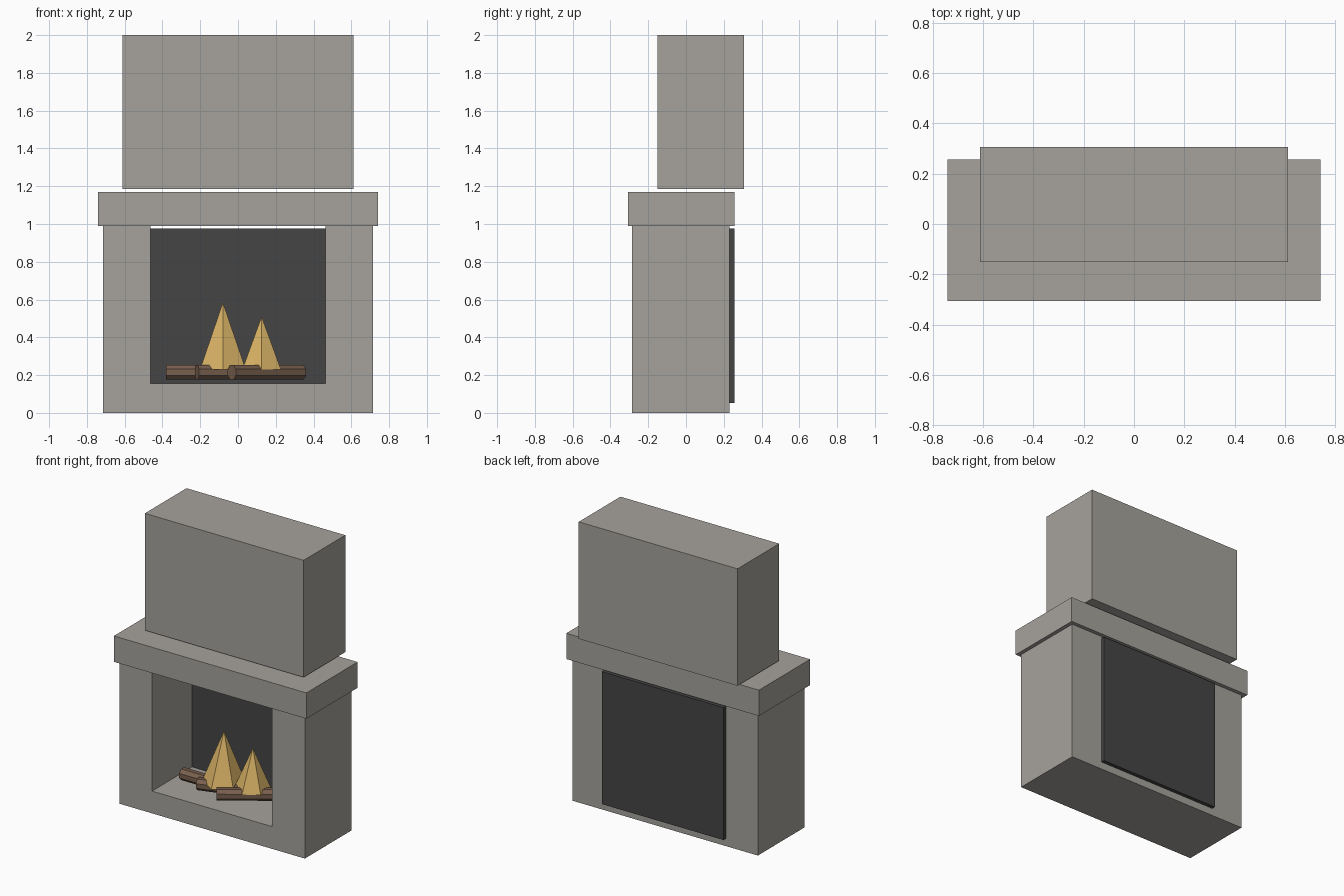
import bpy
import bmesh
from math import pi
from mathutils import Matrix

cube = bpy.data.objects.get("Cube")
if cube:
    bpy.data.objects.remove(cube, do_unlink=True)


def material(name, rgb):
    mat = bpy.data.materials.new(name)
    mat.use_nodes = True
    mat.diffuse_color = (*rgb, 1)
    mat.node_tree.nodes["Principled BSDF"].inputs["Base Color"].default_value = (*rgb, 1)
    return mat


stone = material("warm grey stone", (0.38, 0.365, 0.335))
soot = material("dark soot", (0.06, 0.06, 0.06))
wood = material("brown wood", (0.19, 0.115, 0.075))
fire = material("golden flame", (0.68, 0.44, 0.13))


def finish(name, bm, mat):
    bmesh.ops.recalc_face_normals(bm, faces=bm.faces)
    mesh = bpy.data.meshes.new(name)
    bm.to_mesh(mesh)
    bm.free()
    mesh.materials.append(mat)
    obj = bpy.data.objects.new(name, mesh)
    bpy.context.collection.objects.link(obj)
    return obj


def box(name, x, y, z, mat):
    """Box centred in x with half width x, and (low, high) ranges y and z."""
    bm = bmesh.new()
    bmesh.ops.create_cube(bm, size=1)
    bmesh.ops.scale(bm, vec=(2 * x, y[1] - y[0], z[1] - z[0]), verts=bm.verts)
    bmesh.ops.translate(bm, vec=(0, sum(y) / 2, sum(z) / 2), verts=bm.verts)
    return finish(name, bm, mat)


def cone(name, sides, r1, r2, depth, matrix, mat):
    bm = bmesh.new()
    bmesh.ops.create_cone(bm, cap_ends=True, segments=sides, radius1=r1,
                          radius2=r2, depth=depth, matrix=matrix)
    return finish(name, bm, mat)


# Surround: U-shaped profile of hearth and two pillars, extruded to the back
outer, inner, hearth, top = 0.715, 0.463, 0.155, 0.99
half = [(outer, 0), (outer, top), (inner, top), (inner, hearth)]
profile = half + [(-x, z) for x, z in reversed(half)]
bm = bmesh.new()
front = bm.faces.new([bm.verts.new((x, -0.285, z)) for x, z in profile])
back = bmesh.ops.extrude_face_region(bm, geom=[front])["geom"]
bmesh.ops.translate(bm, vec=(0, 0.515, 0),
                    verts=[v for v in back if isinstance(v, bmesh.types.BMVert)])
finish("surround", bm, stone)

# Mantel, chimney and fireback
box("mantel", 0.742, (-0.307, 0.257), (top, 1.17), stone)
box("chimney", 0.612, (-0.152, 0.307), (1.185, 2.0), stone)
box("fireback", 0.468, (0.155, 0.256), (0.052, 0.975), soot)

# Logs, each turned a little further than the one before
for i in range(3):
    place = (Matrix.Translation((-0.157 + 0.155 * i, -0.065, 0.215))
             @ Matrix.Rotation(0.3 * i, 4, "Z")
             @ Matrix.Rotation(pi / 2, 4, "Y")
             @ Matrix.Rotation(pi / 8, 4, "Z"))
    cone(f"log_{i + 1}", 8, 0.042, 0.042, 0.45, place, wood)

# Six-sided flames with an edge facing forward
for name, x, y, tip, base, radius in (
        ("large_flame", -0.08, -0.04, 0.585, 0.23, 0.14),
        ("small_flame", 0.125, -0.015, 0.51, 0.23, 0.118)):
    place = Matrix.Translation((x, y, (tip + base) / 2))
    cone(name, 6, radius, 0, tip - base, place, fire)
